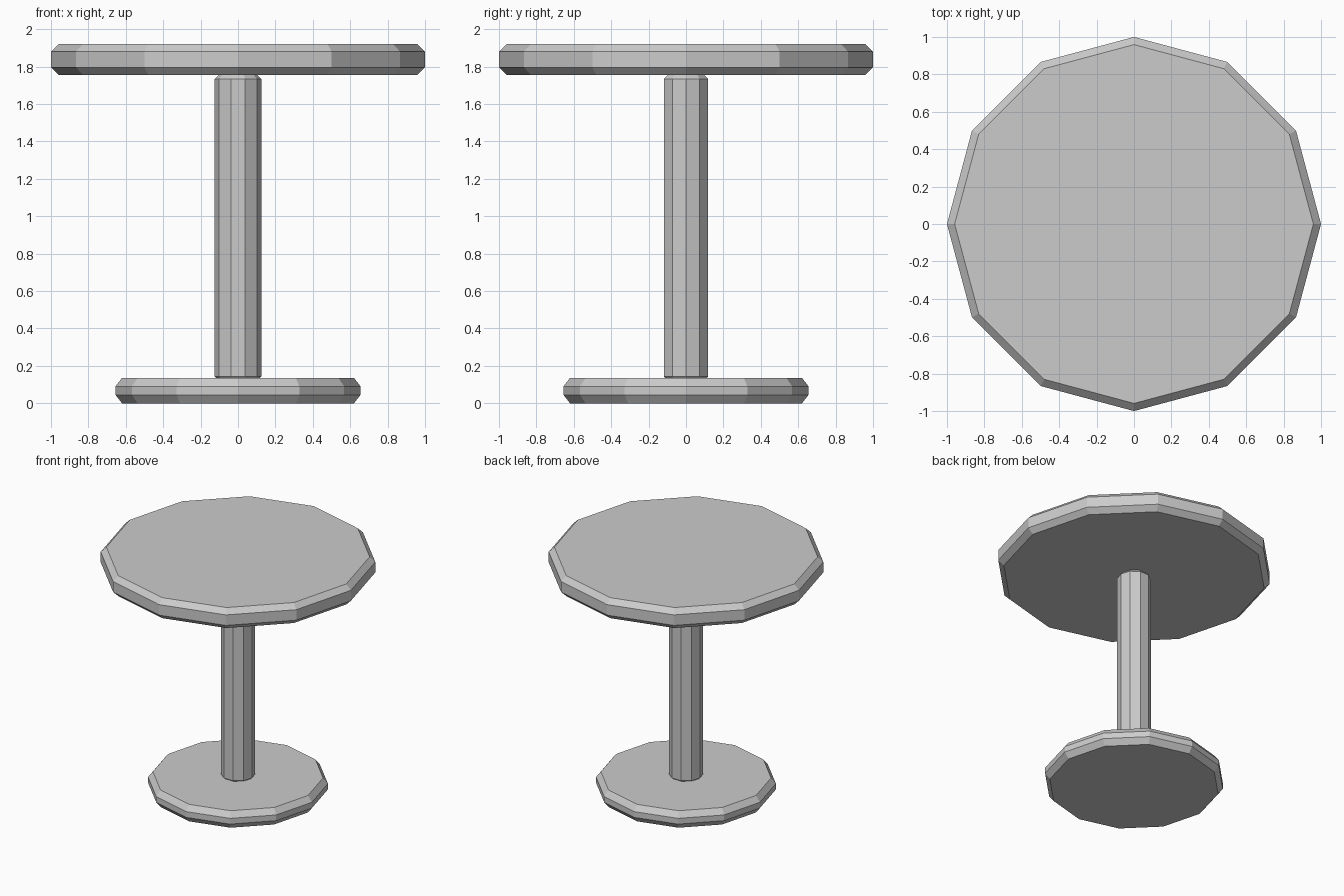
import bpy, bmesh
from math import cos, sin, tau

if "Cube" in bpy.data.objects:
    bpy.data.objects.remove(bpy.data.objects["Cube"])


def lathe(name, sides, profile):
    """Flat-faced solid turned around z from (radius, height) pairs, bottom to top."""
    bm = bmesh.new()
    rings = [[bm.verts.new((r * cos(tau * i / sides), r * sin(tau * i / sides), z))
              for i in range(sides)] for r, z in profile]
    for low, high in zip(rings, rings[1:]):
        for i in range(sides):
            j = (i + 1) % sides
            bm.faces.new((low[i], low[j], high[j], high[i]))
    bm.faces.new(rings[0][::-1])
    bm.faces.new(rings[-1])
    mesh = bpy.data.meshes.new(name)
    bm.to_mesh(mesh)
    bm.free()
    bpy.context.collection.objects.link(bpy.data.objects.new(name, mesh))


def chamfered(name, sides, radius, bottom, top, inset, drop):
    lathe(name, sides, [(radius - inset, bottom), (radius, bottom + drop),
                        (radius, top - drop), (radius - inset, top)])


# Round foot, central post and table top
chamfered("base", 12, 0.655, 0.0, 0.136, 0.035, 0.045)
chamfered("post", 10, 0.125, 0.12, 1.757, 0.023, 0.024)
chamfered("table_top", 12, 1.0, 1.756, 1.92, 0.041, 0.04)
